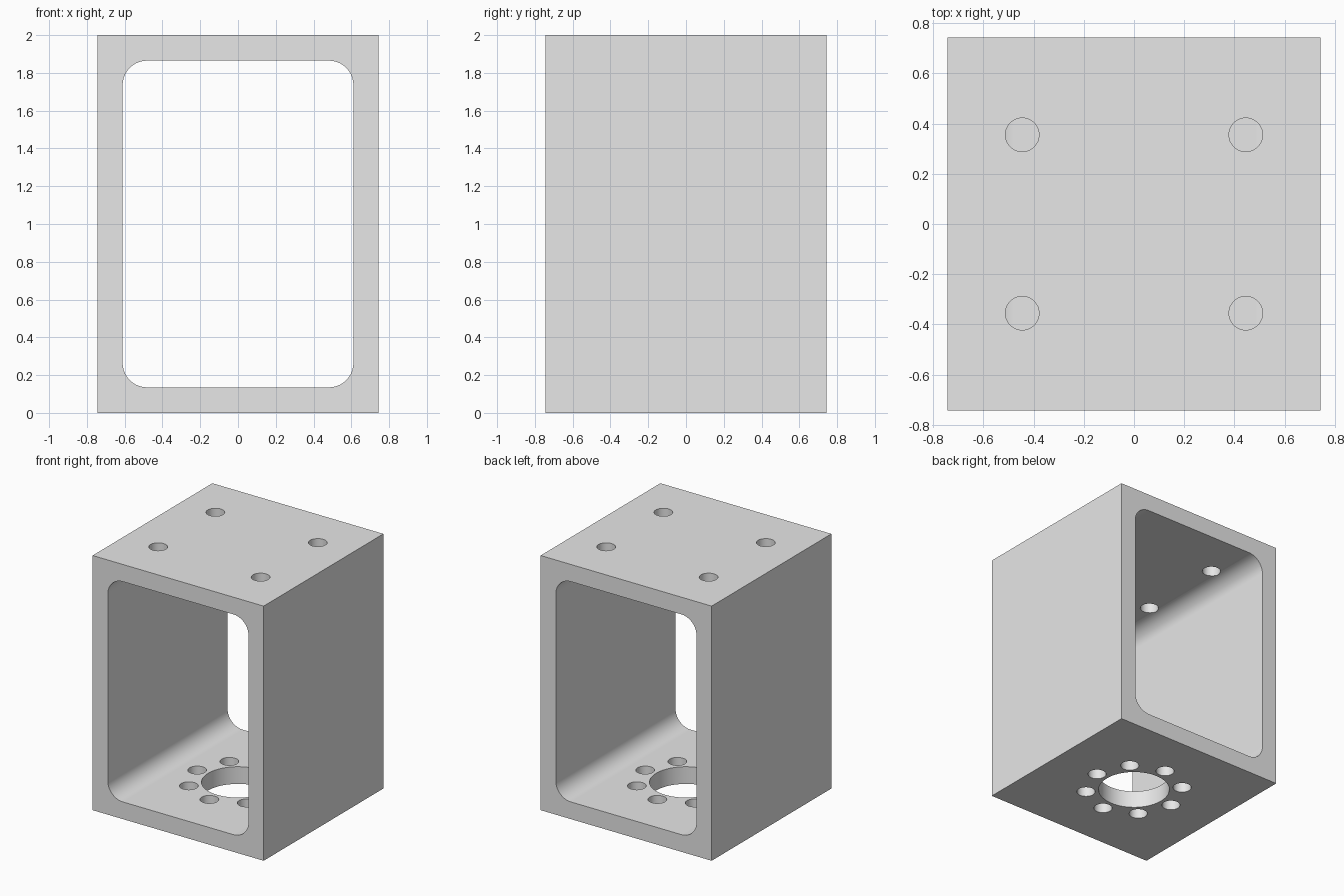
import bpy, bmesh
from math import cos, sin, pi, radians
from mathutils import Matrix, Vector

default = bpy.data.objects.get("Cube")
if default:
    bpy.data.objects.remove(default, do_unlink=True)

HALF, HEIGHT, WALL, FILLET = 0.743, 2.0, 0.135, 0.13
HOLE_R, RING_R, BORE_R = 0.067, 0.355, 0.26

# Single plain grey finish
grey = bpy.data.materials.new("plain_grey")
grey.use_nodes = True
grey.diffuse_color = (0.8, 0.8, 0.8, 1)
grey.node_tree.nodes["Principled BSDF"].inputs["Base Color"].default_value = (0.8, 0.8, 0.8, 1)


def make_object(name, bm):
    bmesh.ops.recalc_face_normals(bm, faces=bm.faces)
    mesh = bpy.data.meshes.new(name)
    bm.to_mesh(mesh)
    bm.free()
    mesh.materials.append(grey)
    obj = bpy.data.objects.new(name, mesh)
    bpy.context.collection.objects.link(obj)
    return obj


def add_cylinder(bm, x, y, z, radius, sides):
    bmesh.ops.create_cone(bm, cap_ends=True, segments=sides, radius1=radius,
                          radius2=radius, depth=0.4,
                          matrix=Matrix.Translation((x, y, z)))


def cut(target, cutter):
    cutter.hide_render = True
    mod = target.modifiers.new("cut", 'BOOLEAN')
    mod.operation = 'DIFFERENCE'
    mod.solver = 'EXACT'
    mod.object = cutter
    bpy.ops.object.modifier_apply(modifier=mod.name)
    bpy.data.objects.remove(cutter, do_unlink=True)


# Outer block
bm = bmesh.new()
bmesh.ops.create_cube(bm, size=1)
bmesh.ops.scale(bm, verts=bm.verts, vec=(2 * HALF, 2 * HALF, HEIGHT))
bmesh.ops.translate(bm, verts=bm.verts, vec=(0, 0, HEIGHT / 2))
housing = make_object("box_housing", bm)
bpy.ops.object.select_all(action='DESELECT')
housing.select_set(True)
bpy.context.view_layer.objects.active = housing

# Rounded opening running front to back
bm = bmesh.new()
cx, cz, steps = HALF - WALL - FILLET + 0.003, HEIGHT / 2 - WALL - FILLET, 10
outline = []
for corner, (sx, sz) in enumerate([(1, 1), (-1, 1), (-1, -1), (1, -1)]):
    for i in range(steps + 1):
        a = (corner + i / steps) * pi / 2
        outline.append(bm.verts.new((sx * cx + FILLET * cos(a), -1,
                                     HEIGHT / 2 + sz * cz + FILLET * sin(a))))
face = bm.faces.new(outline)
extruded = bmesh.ops.extrude_face_region(bm, geom=[face])["geom"]
bmesh.ops.translate(bm, vec=Vector((0, 2, 0)),
                    verts=[v for v in extruded if isinstance(v, bmesh.types.BMVert)])
cut(housing, make_object("opening_cutter", bm))

# Four top holes, central floor bore and its ring of eight holes
bm = bmesh.new()
for x in (-0.445, 0.445):
    for y in (-RING_R, RING_R):
        add_cylinder(bm, x, y, HEIGHT, HOLE_R, 32)
add_cylinder(bm, 0, 0, 0, BORE_R, 64)
for i in range(8):
    a = i * pi / 4
    add_cylinder(bm, RING_R * cos(a), RING_R * sin(a), 0, HOLE_R, 32)
cut(housing, make_object("hole_cutter", bm))

# Smooth fillets and bores, crisp edges, flat walls
bpy.ops.object.shade_smooth_by_angle(angle=radians(30))
weighted = housing.modifiers.new("weighted_normals", 'WEIGHTED_NORMAL')
weighted.keep_sharp = True
